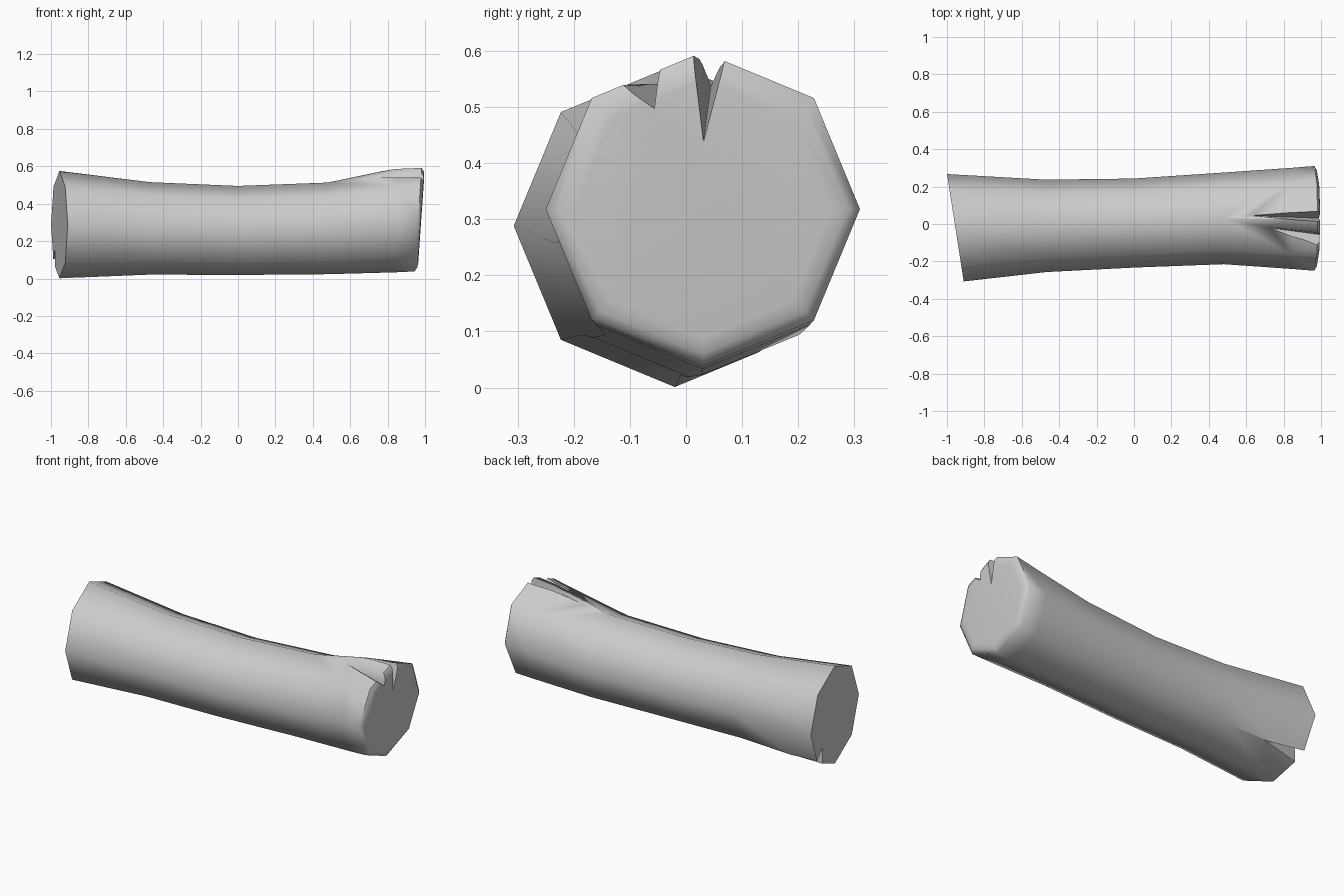
import bpy, bmesh
from math import cos, sin, pi
from mathutils import Vector

cube = bpy.data.objects.get("Cube")
if cube:
    bpy.data.objects.remove(cube)

wood = bpy.data.materials.new("pale_grey")
wood.use_nodes = True
grey = (0.6, 0.6, 0.6, 1)
wood.diffuse_color = grey
wood.node_tree.nodes["Principled BSDF"].inputs["Base Color"].default_value = grey


def make_object(name, bm):
    bmesh.ops.recalc_face_normals(bm, faces=bm.faces)
    mesh = bpy.data.meshes.new(name)
    bm.to_mesh(mesh)
    bm.free()
    mesh.materials.append(wood)
    obj = bpy.data.objects.new(name, mesh)
    bpy.context.collection.objects.link(obj)
    return obj


def ring(bm, x, cy, cz, r, lean_y=0, lean_z=0):
    """Eight-sided cross-section whose plane leans along y or z."""
    verts = []
    for i in range(8):
        dy, dz = r * cos(i * pi / 4), r * sin(i * pi / 4)
        verts.append(bm.verts.new((x + lean_y * dy + lean_z * dz, cy + dy, cz + dz)))
    return verts


# Log body: x, centre y, centre z, radius, lean y, lean z
sections = [
    (-0.955, -0.02, 0.288, 0.287, -0.155, 0),
    (-0.47, -0.01, 0.268, 0.247, 0, 0),
    (0, 0.005, 0.257, 0.238, 0, 0),
    (0.48, 0.03, 0.268, 0.245, 0, 0),
    (0.84, 0.03, 0.303, 0.27, 0, 0),
    (0.963, 0.03, 0.318, 0.28, 0, 0.07),
    (0.977, 0.03, 0.318, 0.258, 0, 0.07),
    (0.98, 0.03, 0.318, 0.23, 0, 0.07),
]
bm = bmesh.new()
rings = [ring(bm, *s) for s in sections]
rings[4][2].co.z += 0.015
for a, b in zip(rings, rings[1:]):
    for i in range(8):
        j = (i + 1) % 8
        bm.faces.new((a[i], a[j], b[j], b[i]))
bm.faces.new(rings[0])
bm.faces.new(rings[-1])
log = make_object("log", bm)


def cut_crack(name, mouth, tip):
    """Cut a V-shaped split that narrows from its mouth to its tip."""
    bm = bmesh.new()
    base = [bm.verts.new(p) for p in mouth]
    point = bm.verts.new(tip)
    bm.faces.new(base)
    for i in range(3):
        bm.faces.new((base[i], base[(i + 1) % 3], point))
    cutter = make_object(name, bm)
    cutter.hide_render = True
    mod = log.modifiers.new(name, 'BOOLEAN')
    mod.operation = 'DIFFERENCE'
    mod.solver = 'EXACT'
    mod.object = cutter
    bpy.context.view_layer.objects.active = log
    bpy.ops.object.modifier_apply(modifier=name)
    bpy.data.objects.remove(cutter)


# Splits at the two ends
cut_crack("main_crack", [(1.02, 0.005, 0.64), (1.02, 0.03, 0.43), (1.02, 0.085, 0.64)],
          (0.62, 0.045, 0.54))
cut_crack("small_crack", [(1.02, -0.135, 0.545), (1.02, -0.06, 0.493), (1.02, -0.045, 0.61)],
          (0.72, -0.02, 0.54))
cut_crack("lower_crack", [(-1.04, 0.115, 0.18), (-1.04, 0.12, 0.01), (-1.04, 0.24, 0.07)],
          (-0.72, 0.17, 0.08))

# Smooth body with crisp rims and splits
bpy.ops.object.select_all(action='DESELECT')
log.select_set(True)
bpy.context.view_layer.objects.active = log
bpy.ops.object.shade_smooth_by_angle(angle=1.05)
